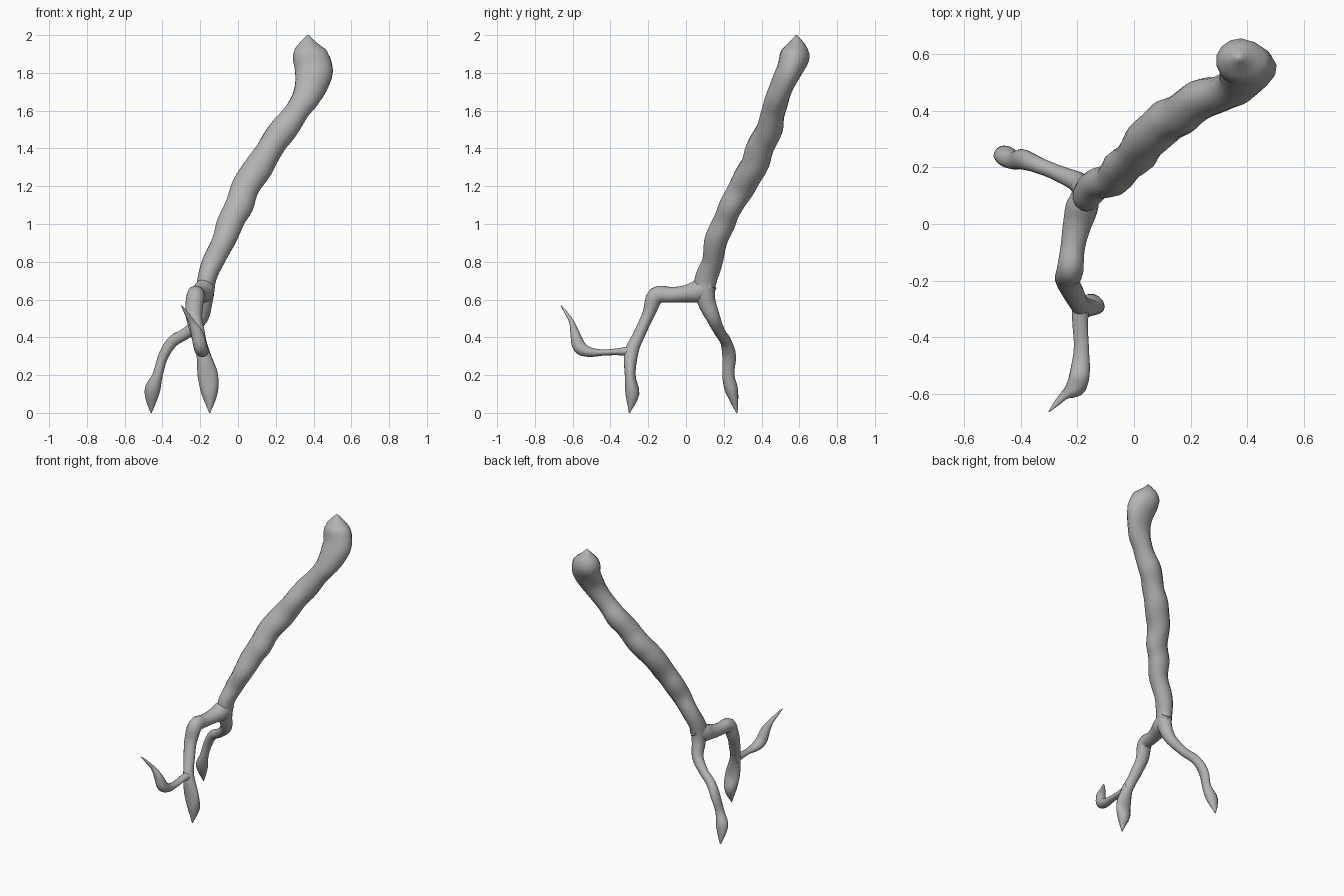
import bpy, bmesh, math
from mathutils import Vector, noise

if "Cube" in bpy.data.objects:
    bpy.data.objects.remove(bpy.data.objects["Cube"])

bark = bpy.data.materials.new("grey bark")
bark.use_nodes = True
bark.diffuse_color = (0.45, 0.45, 0.45, 1)
bark.node_tree.nodes["Principled BSDF"].inputs["Base Color"].default_value = (0.45, 0.45, 0.45, 1)


def smooth_path(points, steps):
    """Catmull-Rom through points of (x, y, z, radius_a, radius_b)."""
    p = [points[0]] + points + [points[-1]]
    out = []
    for i in range(1, len(p) - 2):
        for s in range(steps):
            t = s / steps
            out.append([0.5 * (2 * b + (c - a) * t + (2 * a - 5 * b + 4 * c - d) * t * t
                               + (3 * b - a - 3 * c + d) * t ** 3)
                        for a, b, c, d in zip(p[i - 1], p[i], p[i + 1], p[i + 2])])
    return out + [list(points[-1])]


def limb(name, points, axis, sides=14, steps=4):
    """Knobbly tube; radius_a lies along the given axis, radius_b across it."""
    path = smooth_path(points, steps)
    bm = bmesh.new()
    rings = []
    for i, (x, y, z, ra, rb) in enumerate(path):
        c = Vector((x, y, z))
        before, after = path[max(i - 1, 0)], path[min(i + 1, len(path) - 1)]
        t = (Vector(after[:3]) - Vector(before[:3])).normalized()
        u = (axis - t * axis.dot(t)).normalized()
        v = t.cross(u)
        ring = []
        for k in range(sides):
            a = math.tau * k / sides
            off = u * math.cos(a) * max(ra, 0.002) + v * math.sin(a) * max(rb, 0.002)
            bump = 1 + 0.12 * noise.noise((c + off) * 9)
            ring.append(bm.verts.new(c + off * bump))
        rings.append(ring)
    for r, s in zip(rings, rings[1:]):
        for k in range(sides):
            n = (k + 1) % sides
            bm.faces.new((r[k], r[n], s[n], s[k]))
    bm.faces.new(rings[0][::-1])
    bm.faces.new(rings[-1])
    bmesh.ops.recalc_face_normals(bm, faces=bm.faces)
    mesh = bpy.data.meshes.new(name)
    bm.to_mesh(mesh)
    bm.free()
    mesh.materials.append(bark)
    ob = bpy.data.objects.new(name, mesh)
    bpy.context.collection.objects.link(ob)
    bpy.ops.object.select_all(action='DESELECT')
    ob.select_set(True)
    bpy.context.view_layer.objects.active = ob
    bpy.ops.object.shade_smooth_by_angle(angle=math.radians(60))


# Thick stem, running down into the back root
limb("stem_and_back_root", [
    (.37, .585, 2.0, .004, .004), (.375, .58, 1.91, .075, .085),
    (.40, .545, 1.81, .07, .098), (.38, .50, 1.71, .063, .082),
    (.315, .465, 1.6, .062, .066), (.24, .44, 1.5, .07, .072),
    (.17, .395, 1.4, .075, .072), (.105, .355, 1.3, .075, .075),
    (.045, .30, 1.2, .074, .075), (.005, .24, 1.1, .064, .075),
    (-.045, .20, 1.0, .062, .07), (-.08, .155, .9, .06, .06),
    (-.13, .14, .8, .053, .057), (-.165, .105, .7, .06, .05),
    (-.175, .105, .6, .05, .043), (-.195, .145, .5, .036, .036),
    (-.27, .18, .425, .028, .03), (-.345, .21, .38, .03, .032),
    (-.395, .23, .3, .037, .028), (-.425, .225, .2, .032, .028),
    (-.455, .245, .11, .034, .043), (-.46, .27, 0, .003, .003)],
    Vector((0, 1, 0)))

# Arching root reaching forward, ending in a leaf-shaped tip
limb("front_root", [
    (-.16, .13, .69, .04, .05), (-.18, .07, .645, .055, .06),
    (-.20, 0, .63, .05, .047), (-.215, -.08, .625, .045, .044),
    (-.225, -.16, .62, .045, .045), (-.235, -.2, .52, .042, .033),
    (-.215, -.245, .42, .038, .032), (-.185, -.29, .32, .034, .036),
    (-.16, -.295, .2, .055, .03), (-.15, -.285, .1, .042, .038),
    (-.15, -.3, 0, .003, .003)],
    Vector((1, 0, 0)))

# Thin twig that runs forward and curls up to a point
limb("curled_twig", [
    (-.185, -.27, .325, .03, .035), (-.19, -.34, .325, .028, .021),
    (-.185, -.43, .32, .027, .017), (-.19, -.51, .322, .033, .026),
    (-.2, -.565, .35, .036, .036), (-.215, -.588, .42, .033, .026),
    (-.245, -.605, .48, .018, .014), (-.275, -.635, .53, .011, .009),
    (-.3, -.662, .568, .002, .002)],
    Vector((1, 0, 0)))
